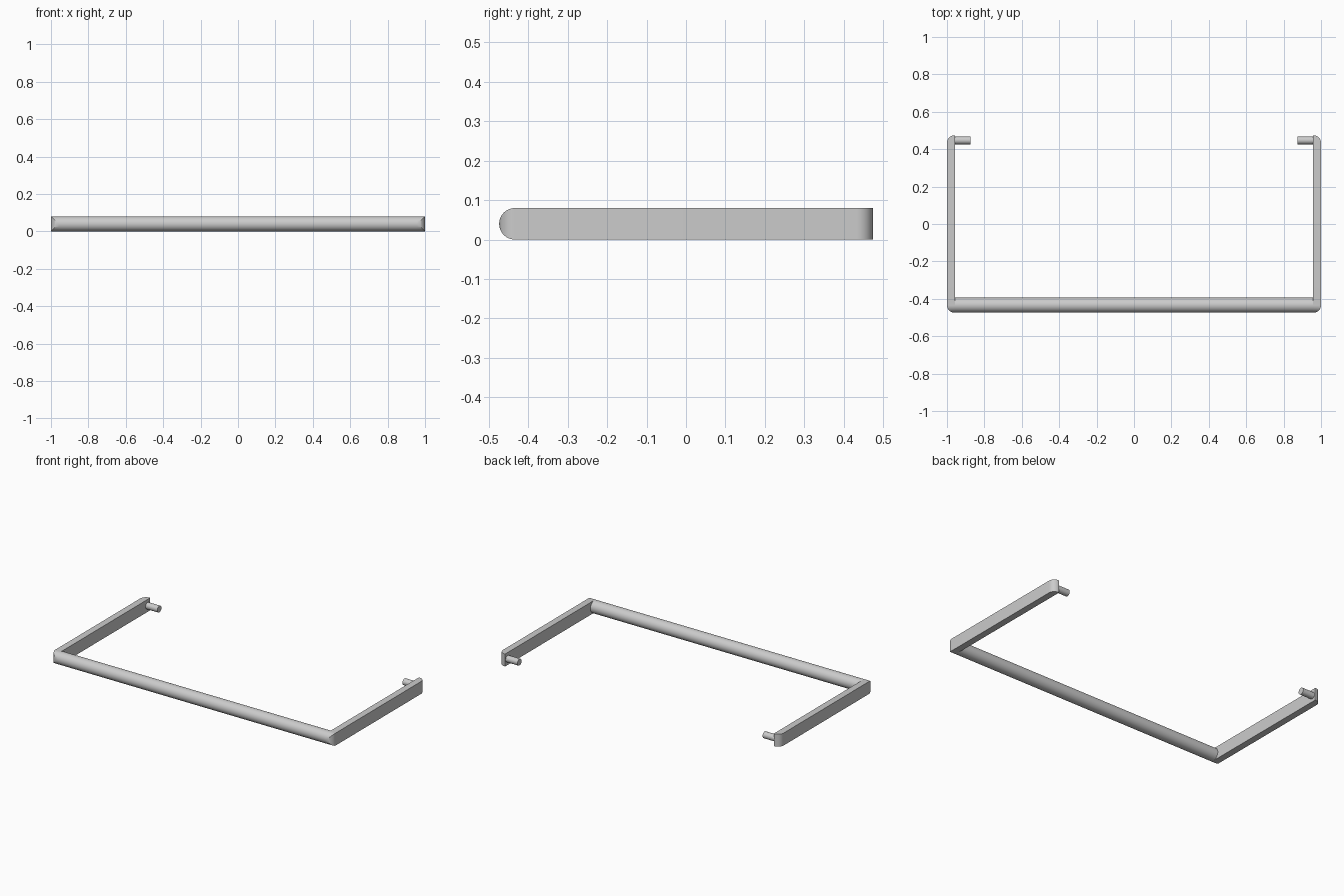
import bpy
import bmesh
import math
from mathutils import Vector

if "Cube" in bpy.data.objects:
    bpy.data.objects.remove(bpy.data.objects["Cube"])

R = 0.04          # bar radius, half the arm height
Y = 0.474         # half depth
X_IN = 0.957      # inner face of the arms
FILLET = 0.04     # rounded outer corners


def arc(cx, cy, r, a0, a1, n=12):
    return [(cx + r * math.cos(math.radians(a0 + (a1 - a0) * i / n)),
             cy + r * math.sin(math.radians(a0 + (a1 - a0) * i / n))) for i in range(n + 1)]


def prism(name, points, direction):
    bm = bmesh.new()
    face = bm.faces.new([bm.verts.new(p) for p in points])
    ext = bmesh.ops.extrude_face_region(bm, geom=[face])
    verts = [v for v in ext["geom"] if isinstance(v, bmesh.types.BMVert)]
    bmesh.ops.translate(bm, verts=verts, vec=Vector(direction))
    bmesh.ops.recalc_face_normals(bm, faces=bm.faces)
    mesh = bpy.data.meshes.new(name)
    bm.to_mesh(mesh)
    bm.free()
    obj = bpy.data.objects.new(name, mesh)
    bpy.context.collection.objects.link(obj)
    return obj


def rod(name, x0, x1, y, r, sides):
    ring = arc(y, R, r, 0, 360, sides)[:-1]
    return prism(name, [(x0, a, b) for a, b in ring], (x1 - x0, 0, 0))


def finish(obj, mirror=False):
    if mirror:
        obj.modifiers.new("mirror", 'MIRROR').use_axis[0] = True
    bpy.ops.object.select_all(action='DESELECT')
    obj.select_set(True)
    bpy.context.view_layer.objects.active = obj
    bpy.ops.object.convert(target='MESH')
    bpy.ops.object.shade_smooth_by_angle(angle=math.radians(30))


# Side arms: plan outline with rounded outer corners
plan = [(X_IN, Y), (X_IN, -Y)]
plan += arc(1 - FILLET, -Y + FILLET, FILLET, -90, 0)
plan += arc(1 - FILLET, Y - FILLET, FILLET, 0, 90)
arm = prism("side_arm", [(x, y, 0) for x, y in plan], (0, 0, 2 * R))

# Round the arm's front end to follow the bar
side = [(0.6, 0), (0.6, 2 * R)] + arc(-Y + R, R, R, 90, 270, 24)
cutter = prism("arm_end_rounding", [(0.9, y, z) for y, z in side], (0.2, 0, 0))
cutter.hide_render = True
cut = arm.modifiers.new("round_end", 'BOOLEAN')
cut.operation = 'INTERSECT'
cut.solver = 'EXACT'
cut.object = cutter
finish(arm, mirror=True)
bpy.data.objects.remove(cutter)

# Round front bar between the arms
finish(rod("front_bar", -X_IN - 0.002, X_IN + 0.002, -Y + R, R, 48))

# Pivot pins pointing inward at the back
finish(rod("pivot_pin", 0.873, X_IN + 0.01, 0.447, 0.021, 32), mirror=True)
